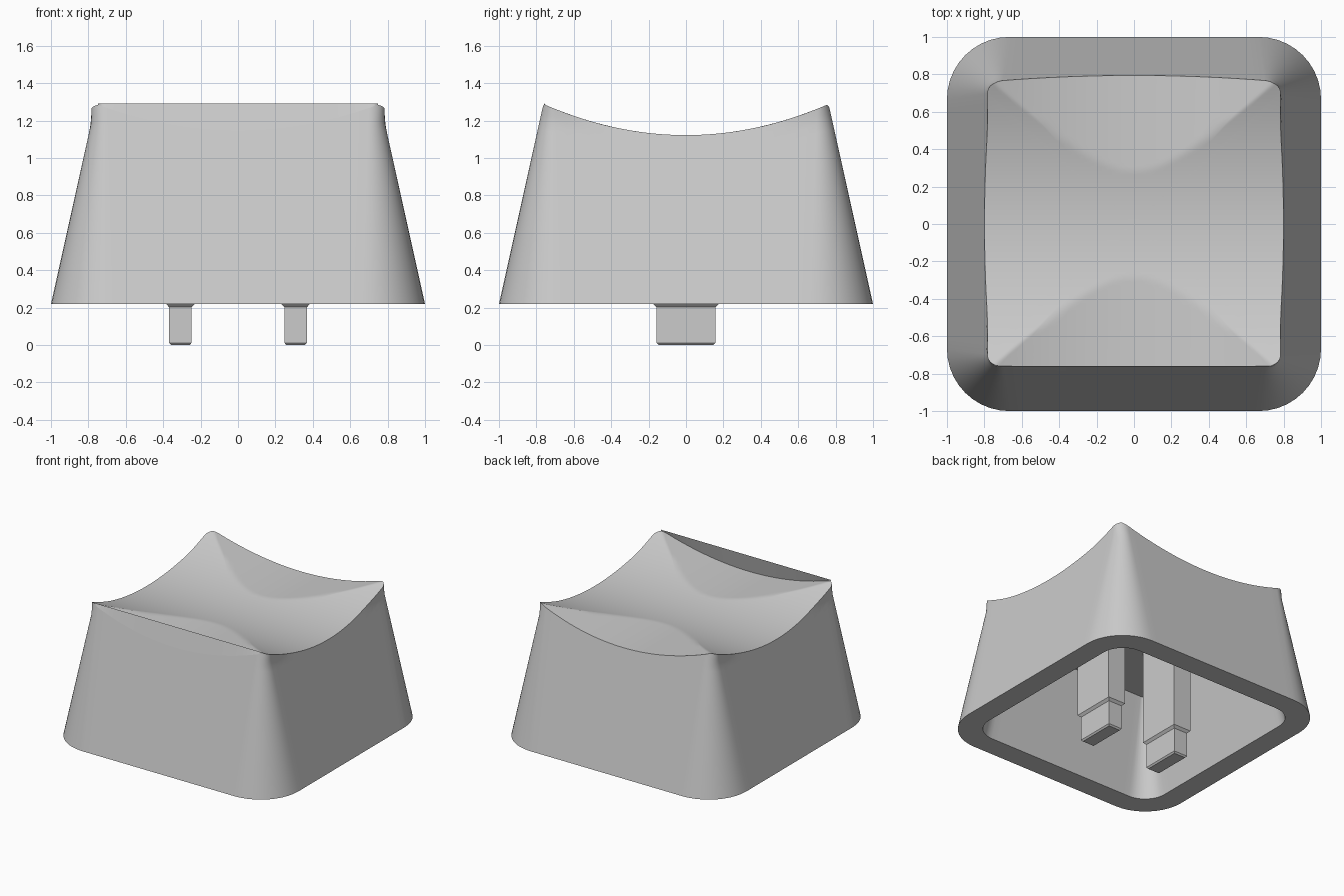
import bpy, bmesh, math

cube = bpy.data.objects.get("Cube")
if cube:
    bpy.data.objects.remove(cube)

RIM, SLOPE = 0.218, 0.222
LIP_TOP, LIP_Y = 1.291, -0.758

grey = bpy.data.materials.new("light_grey")
grey.use_nodes = True
colour = (0.6, 0.6, 0.6, 1)
grey.diffuse_color = colour
grey.node_tree.nodes["Principled BSDF"].inputs["Base Color"].default_value = colour


def finish(name, bm, recalc=True):
    """Turn a bmesh into a smooth-shaded object with crisp edges."""
    if recalc:
        bmesh.ops.recalc_face_normals(bm, faces=bm.faces)
    mesh = bpy.data.meshes.new(name)
    bm.to_mesh(mesh)
    bm.free()
    mesh.materials.append(grey)
    obj = bpy.data.objects.new(name, mesh)
    bpy.context.collection.objects.link(obj)
    bpy.ops.object.select_all(action='DESELECT')
    obj.select_set(True)
    bpy.context.view_layer.objects.active = obj
    bpy.ops.object.shade_smooth_by_angle(angle=math.radians(40))
    return obj


def bridge(bm, a, b):
    n = len(a)
    for i in range(n):
        j = (i + 1) % n
        bm.faces.new((a[i], a[j], b[j], b[i]))


def outline(side=24, arc=10):
    """Rounded square as (core point, outward normal) pairs."""
    pts = []
    for q in range(4):
        c, s = round(math.cos(q * math.pi / 2)), round(math.sin(q * math.pi / 2))
        for i in range(side):
            t = 2 * i / side - 1
            pts.append((c - s * t, s + c * t, c, s))
        for i in range(arc):
            a = q * math.pi / 2 + i / arc * math.pi / 2
            pts.append((c - s, s + c, math.cos(a), math.sin(a)))
    return pts


OUTLINE = outline()


def dish(x, y):
    """Two crossing troughs; the lower one wins."""
    return min(1.122 + 0.286 * y * y, 1.145 + 0.25 * x * x)


def wall(p, z):
    """Point on the tapering outer wall at height z."""
    u, v, nx, ny = p
    core = 0.667 + 0.031 * (z - RIM)
    half_y = 1 - SLOPE * (z - RIM)
    half_x = max(half_y, 0.784)
    return u * core + nx * (half_x - core), v * core + ny * (half_y - core), z


def wall_top(p):
    z = 1.2
    for _ in range(12):
        x, y, _z = wall(p, z)
        z = dish(x, y)
    return wall(p, z)


# Hollow cap: outer wall, dished top, rim and cavity
bm = bmesh.new()
tops = [wall_top(p) for p in OUTLINE]
rim = [bm.verts.new(wall(p, RIM)) for p in OUTLINE]
lower = rim
WALL_RINGS = 24
for k in range(1, WALL_RINGS + 1):
    upper = [bm.verts.new(wall(p, RIM + (t[2] - RIM) * k / WALL_RINGS))
             for p, t in zip(OUTLINE, tops)]
    bridge(bm, lower, upper)
    lower = upper
RINGS = 36
for k in range(RINGS - 1, 0, -1):
    s = k / RINGS
    ring = [bm.verts.new((x * s, y * s, dish(x * s, y * s))) for x, y, z in tops]
    bridge(bm, lower, ring)
    lower = ring
bm.faces.new(lower)

previous = rim
for core, radius, z in ((0.645, 0.183, RIM), (0.62, 0.045, 0.967)):
    ring = [bm.verts.new((u * core + nx * radius, v * core + ny * radius, z))
            for u, v, nx, ny in OUTLINE]
    bridge(bm, previous, ring)
    previous = ring
bm.faces.new(previous)
finish("cap_shell", bm)

# Thin straight-edged lip standing above the front edge of the dish
bm = bmesh.new()
front = sorted(t for t in tops if t[1] < -0.7 and abs(t[0]) < 0.75)
pairs = [(bm.verts.new(t), bm.verts.new((t[0], LIP_Y, LIP_TOP))) for t in front]
for (a, b), (c, d) in zip(pairs, pairs[1:]):
    bm.faces.new((a, c, d, b))
finish("front_lip", bm, recalc=False)

# Two stepped stems hanging from the cavity ceiling
for name, side in (("left_stem", 1), ("right_stem", -1)):
    bm = bmesh.new()
    previous = None
    for hx, hy, z in ((0.077, 0.175, 0.967), (0.077, 0.175, 0.22), (0.06, 0.157, 0.202),
                      (0.06, 0.157, 0.012), (0.05, 0.147, 0)):
        ring = [bm.verts.new((side * 0.308 + sx * hx, sy * hy, z))
                for sx, sy in ((-1, -1), (1, -1), (1, 1), (-1, 1))]
        if previous:
            bridge(bm, previous, ring)
        previous = ring
    bm.faces.new(previous)
    obj = finish(name, bm)
    obj.data.shade_flat()
